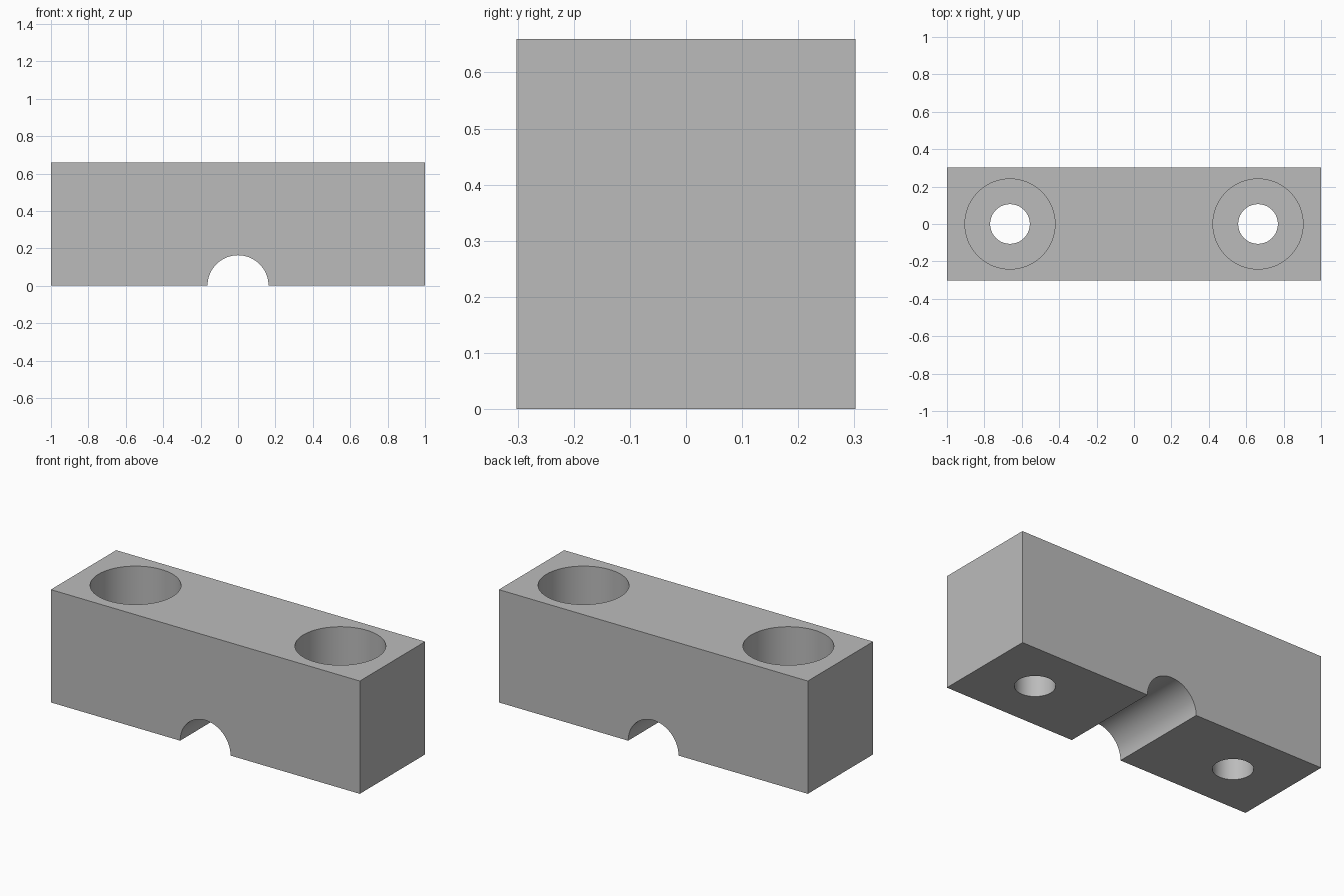
import bpy, bmesh
from math import pi, cos, sin, radians

cube = bpy.data.objects.get("Cube")
if cube:
    bpy.data.objects.remove(cube, do_unlink=True)

LENGTH, DEPTH, HEIGHT = 2.0, 0.604, 0.66
GROOVE_RADIUS = 0.163
HOLE_X, HOLE_RADIUS = 0.663, 0.106
BORE_RADIUS, BORE_FLOOR = 0.241, 0.33

grey = bpy.data.materials.new("plain_grey")
grey.use_nodes = True
colour = (0.5, 0.5, 0.5, 1)
grey.diffuse_color = colour
grey.node_tree.nodes["Principled BSDF"].inputs["Base Color"].default_value = colour


def make_block():
    """Front profile with a half-round groove, extruded from front to back."""
    arc = [(-GROOVE_RADIUS * cos(pi * i / 40), GROOVE_RADIUS * sin(pi * i / 40))
           for i in range(41)]
    half = LENGTH / 2
    profile = [(-half, 0)] + arc + [(half, 0), (half, HEIGHT), (-half, HEIGHT)]
    bm = bmesh.new()
    face = bm.faces.new([bm.verts.new((x, -DEPTH / 2, z)) for x, z in profile])
    result = bmesh.ops.extrude_face_region(bm, geom=[face])
    moved = [v for v in result["geom"] if isinstance(v, bmesh.types.BMVert)]
    bmesh.ops.translate(bm, verts=moved, vec=(0, DEPTH, 0))
    bmesh.ops.recalc_face_normals(bm, faces=bm.faces)
    mesh = bpy.data.meshes.new("clamp_block")
    bm.to_mesh(mesh)
    bm.free()
    mesh.materials.append(grey)
    block = bpy.data.objects.new("clamp_block", mesh)
    bpy.context.collection.objects.link(block)
    return block


def drill(block, x, radius, bottom, top):
    """Cut a vertical round hole, then discard the cutter."""
    bpy.ops.mesh.primitive_cylinder_add(vertices=72, radius=radius, depth=top - bottom,
                                        location=(x, 0, (top + bottom) / 2))
    cutter = bpy.context.object
    cutter.name = "hole_cutter"
    cutter.hide_render = True
    cutter.data.materials.append(grey)
    bpy.ops.object.select_all(action="DESELECT")
    block.select_set(True)
    bpy.context.view_layer.objects.active = block
    cut = block.modifiers.new("hole", "BOOLEAN")
    cut.operation = "DIFFERENCE"
    cut.solver = "EXACT"
    cut.object = cutter
    bpy.ops.object.modifier_apply(modifier=cut.name)
    bpy.data.objects.remove(cutter, do_unlink=True)


block = make_block()

# Counterbored bolt holes at both ends
for side in (-1, 1):
    drill(block, side * HOLE_X, BORE_RADIUS, BORE_FLOOR, HEIGHT + 0.1)
    drill(block, side * HOLE_X, HOLE_RADIUS, -0.1, HEIGHT + 0.1)

# Smooth round walls, crisp edges
bpy.ops.object.shade_smooth_by_angle(angle=radians(30))
